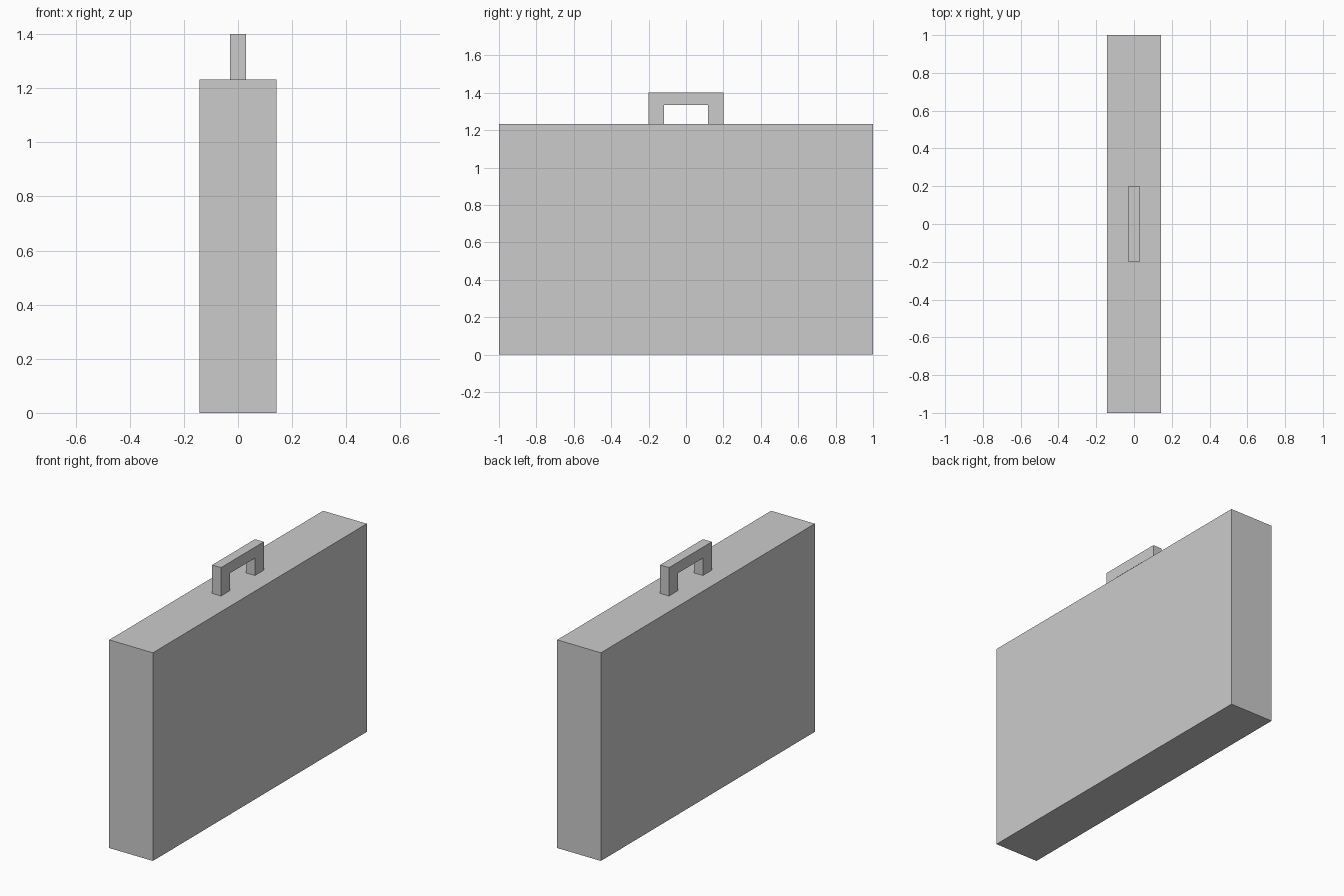
import bpy
import bmesh

if "Cube" in bpy.data.objects:
    bpy.data.objects.remove(bpy.data.objects["Cube"])


def extruded_profile(name, points, half_width):
    """Extrude a closed (y, z) outline symmetrically along x."""
    bm = bmesh.new()
    face = bm.faces.new([bm.verts.new((-half_width, y, z)) for y, z in points])
    result = bmesh.ops.extrude_face_region(bm, geom=[face])
    verts = [v for v in result["geom"] if isinstance(v, bmesh.types.BMVert)]
    bmesh.ops.translate(bm, verts=verts, vec=(2 * half_width, 0, 0))
    bmesh.ops.recalc_face_normals(bm, faces=bm.faces)
    mesh = bpy.data.meshes.new(name)
    bm.to_mesh(mesh)
    bm.free()
    obj = bpy.data.objects.new(name, mesh)
    bpy.context.collection.objects.link(obj)
    return obj


CASE_TOP = 1.232

# Case body
extruded_profile("case_body",
                 [(-1, 0), (1, 0), (1, CASE_TOP), (-1, CASE_TOP)], 0.143)

# Carrying handle: square arch standing on the case top
half_arch = [(0.2, 1.4), (0.2, CASE_TOP), (0.117, CASE_TOP), (0.117, 1.335)]
mirrored = [(-y, z) for y, z in reversed(half_arch)]
extruded_profile("handle", half_arch + mirrored, 0.029)
